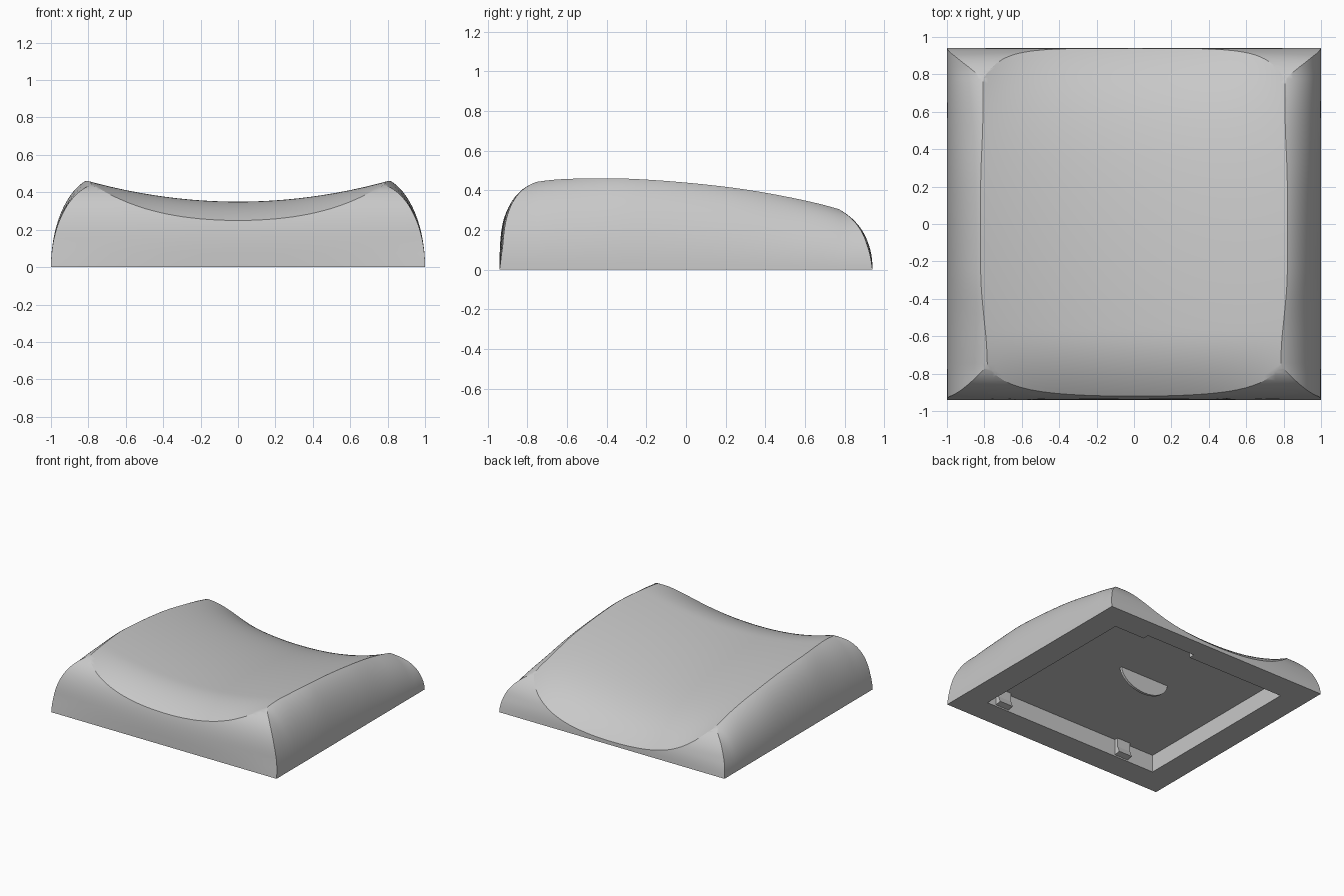
import bpy, bmesh, math

cube = bpy.data.objects.get("Cube")
if cube:
    bpy.data.objects.remove(cube, do_unlink=True)

grey = bpy.data.materials.new("light_grey")
grey.use_nodes = True
GREY = (0.58, 0.58, 0.58, 1)
grey.diffuse_color = GREY
grey.node_tree.nodes["Principled BSDF"].inputs["Base Color"].default_value = GREY


def loft(name, rings):
    """Closed solid through a series of rings with equal point counts."""
    bm = bmesh.new()
    rows = [[bm.verts.new(p) for p in ring] for ring in rings]
    n = len(rows[0])
    for a, b in zip(rows, rows[1:]):
        for i in range(n):
            j = (i + 1) % n
            bm.faces.new((a[i], a[j], b[j], b[i]))
    bm.faces.new(rows[0])
    bm.faces.new(rows[-1])
    bmesh.ops.recalc_face_normals(bm, faces=bm.faces)
    mesh = bpy.data.meshes.new(name)
    bm.to_mesh(mesh)
    bm.free()
    mesh.materials.append(grey)
    obj = bpy.data.objects.new(name, mesh)
    bpy.context.collection.objects.link(obj)
    return obj


def box(name, x0, x1, y0, y1, z0, z1):
    corners = ((x0, z0), (x1, z0), (x1, z1), (x0, z1))
    return loft(name, [[(x, y, z) for x, z in corners] for y in (y0, y1)])


def span(a, b, n):
    return [a + (b - a) * i / n for i in range(n + 1)]


def clamp(v, low, high):
    return min(max(v, low), high)


def ease(t):
    t = clamp(t, 0, 1)
    return t * t * (3 - 2 * t)


def combine(target, cutter, operation):
    mod = target.modifiers.new("shape", "BOOLEAN")
    mod.operation = operation
    mod.solver = "EXACT"
    mod.object = cutter
    bpy.context.view_layer.objects.active = target
    bpy.ops.object.modifier_apply(modifier=mod.name)
    bpy.data.objects.remove(cutter, do_unlink=True)


def dish(x, y):
    """Height of the dished top; its ends roll down most in the middle."""
    across = min(abs(x) / 0.8, 1.05) ** 4
    if y < -0.58:
        drop = 0.10 * ((y + 0.58) / 0.34) ** 2 * (1 - 0.55 * across)
    else:
        t = (y + 0.58) / 1.52
        drop = 0.18 * t ** 2 + 0.14 * t ** 8 * (1 - 0.7 * across)
    return 0.35 - drop + 0.11 * (x / 0.8) ** 2


def ridge_x(y):
    """Half width at the ridge, widest in the middle."""
    return 0.82 - 0.035 * ease((-0.25 - y) / 0.5) - 0.012 * ease((y - 0.2) / 0.4)


def bulge(u, power):
    return (1 - (1 - u) ** power) ** (1 / power)


# Body with bulging left and right walls, rounder towards the corners
steps = [s * s for s in span(0, 1, 24)]


def side_ring(y):
    rx = ridge_x(y)
    reach = 1.5 - 0.25 * ease((abs(y) - 0.4) / 0.4)
    top_z = dish(rx, clamp(y, -0.78, 0.82)) / bulge(1 / reach, 2)
    half = [(1 - reach * (1 - rx) * u, bulge(u, 2) * top_z) for u in steps]
    return [(x, y, z) for x, z in half] + [(-x, y, z) for x, z in reversed(half)]


body = loft("cushion_cap", [side_ring(y) for y in span(-0.97, 0.97, 60)])

# Front and back walls, swept across the width and bowed slightly in plan
front = [(-0.94 + 0.28 * u, 0.46 * bulge(0.28 * u / 0.34, 3)) for u in steps]
back = [(0.94 - 0.30 * u, 0.37 * bulge(0.6 * u, 2.5)) for u in steps]


def end_ring(x):
    def bow(profile, sign):
        return [(x, y + sign * 0.015 * x * x * min(z / 0.13, 1), z) for y, z in profile]
    return ([(x, -0.94, -0.2)] + bow(front, 1) + [(x, -0.5, 0.65), (x, 0.5, 0.65)]
            + bow(back[::-1], -1) + [(x, 0.94, -0.2)])


combine(body, loft("end_walls", [end_ring(x) for x in span(-1.1, 1.1, 32)]), "INTERSECT")

# Dished top
xs = span(-1.15, 1.15, 56)
top = [[(x, y, dish(x, y)) for x in xs] + [(1.15, y, -0.3), (-1.15, y, -0.3)]
       for y in span(-0.99, 0.99, 66)]
combine(body, loft("dished_top", top), "INTERSECT")

# Hollow underside with a shallow notch in its back edge
combine(body, box("hollow", -0.79, 0.79, -0.73, 0.73, -0.2, 0.14), "DIFFERENCE")
combine(body, box("notch", 0.08, 0.52, 0.6, 0.78, -0.2, 0.1), "DIFFERENCE")

bpy.ops.object.select_all(action="DESELECT")
body.select_set(True)
bpy.context.view_layer.objects.active = body
bpy.ops.object.shade_smooth_by_angle(angle=math.radians(28))

# Thin half-round tab hanging inside the hollow
arc = [math.pi * t for t in span(0, 1, 20)]
loft("centre_tab", [[(0.22 * math.cos(a), y, 0.15 - 0.15 * math.sin(a)) for a in arc]
                    for y in (0.10, 0.12)])

# Retaining clips on the inside of the front wall
hook = ((-0.74, 0.01), (-0.68, 0.02), (-0.70, 0.07), (-0.70, 0.15), (-0.74, 0.15))
for name, x in (("left_clip", 0.65), ("right_clip", -0.49)):
    loft(name, [[(x + dx, y, z) for y, z in hook] for dx in (-0.06, 0.06)])
